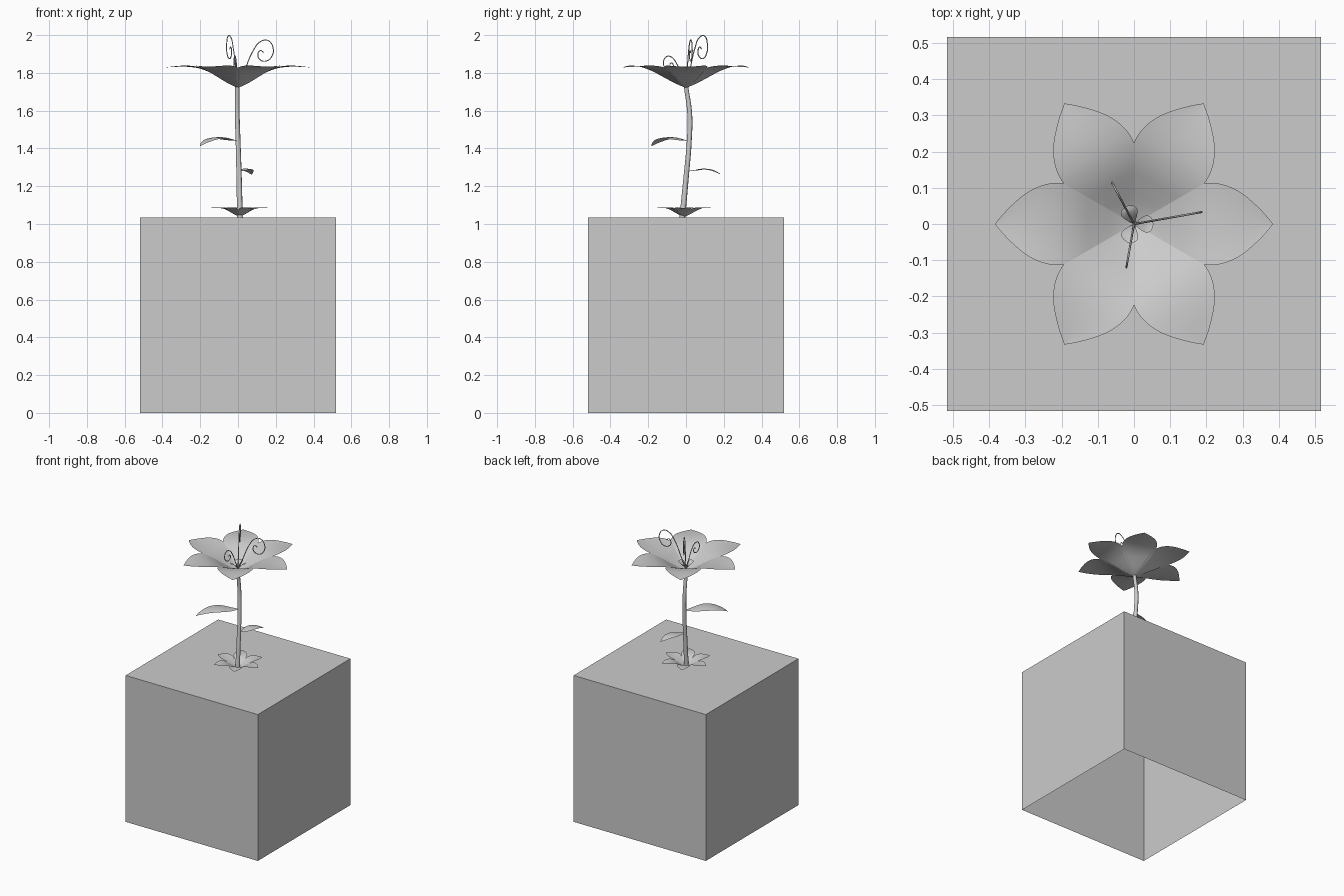
import bpy
import bmesh
from math import radians, cos, sin
from mathutils import Matrix, Vector

if "Cube" in bpy.data.objects:
    bpy.data.objects.remove(bpy.data.objects["Cube"])

GREY = (0.6, 0.6, 0.6, 1.0)
grey = bpy.data.materials.new("plain_grey")
grey.use_nodes = True
grey.diffuse_color = GREY
grey.node_tree.nodes["Principled BSDF"].inputs["Base Color"].default_value = GREY


def finish(name, bm, smooth=True):
    mesh = bpy.data.meshes.new(name)
    bm.to_mesh(mesh)
    bm.free()
    mesh.materials.append(grey)
    for face in mesh.polygons:
        face.use_smooth = smooth
    obj = bpy.data.objects.new(name, mesh)
    bpy.context.collection.objects.link(obj)
    return obj


def blade(name, profile, angle, origin, cup=0.0, steps=8, subdiv=4):
    """Thin leaf: profile rows are (distance, half width, height)."""
    # Smooth the profile with a Catmull-Rom curve
    pts = [Vector(p) for p in profile]
    rows = []
    for i in range(len(pts) - 1):
        a, b, c, d = (pts[max(i - 1, 0)], pts[i], pts[i + 1],
                      pts[min(i + 2, len(pts) - 1)])
        for k in range(subdiv):
            t = k / subdiv
            rows.append(0.5 * (2 * b + (c - a) * t + (2 * a - 5 * b + 4 * c - d) * t**2
                               + (3 * b - a - 3 * c + d) * t**3))
    rows.append(pts[-1])
    bm = bmesh.new()
    grid = []
    for dist, half, height in rows:
        line = []
        for j in range(steps + 1):
            v = 2 * j / steps - 1
            line.append(bm.verts.new((dist, v * half, height + cup * half * v * v)))
        grid.append(line)
    for low, high in zip(grid, grid[1:]):
        for j in range(steps):
            bm.faces.new((low[j], high[j], high[j + 1], low[j + 1]))
    bmesh.ops.remove_doubles(bm, verts=bm.verts, dist=0.0001)
    bm.transform(Matrix.Translation(origin) @ Matrix.Rotation(radians(angle), 4, "Z"))
    return finish(name, bm)


def tube(name, points, radius, sides):
    """Round tube along a smooth path; points are (x, y, z, thickness)."""
    curve = bpy.data.curves.new(name, "CURVE")
    curve.dimensions = "3D"
    curve.bevel_depth = radius
    curve.bevel_resolution = sides
    curve.resolution_u = 6
    curve.use_fill_caps = True
    spline = curve.splines.new("BEZIER")
    spline.bezier_points.add(len(points) - 1)
    for bp, (x, y, z, thick) in zip(spline.bezier_points, points):
        bp.co = (x, y, z)
        bp.radius = thick
        bp.handle_left_type = bp.handle_right_type = "AUTO"
    curve.materials.append(grey)
    obj = bpy.data.objects.new(name, curve)
    bpy.context.collection.objects.link(obj)
    bpy.ops.object.select_all(action="DESELECT")
    obj.select_set(True)
    bpy.context.view_layer.objects.active = obj
    bpy.ops.object.convert(target="MESH")
    bpy.ops.object.shade_smooth()


# Ground block, open underneath
SIDE = 1.035
bm = bmesh.new()
bmesh.ops.create_cube(bm, size=SIDE)
bm.transform(Matrix.Translation((0, 0, SIDE / 2)))
bm.normal_update()
bottom = [f for f in bm.faces if f.normal.z < -0.9]
bmesh.ops.delete(bm, geom=bottom, context="FACES_ONLY")
finish("ground_block", bm, smooth=False)

# Stem with a gentle bend
tube("stem", [(0.01, -0.02, 1.03, 1.2), (0.006, 0, 1.24, 1.1),
              (0, 0.018, 1.45, 1), (-0.004, 0.02, 1.58, 1),
              (-0.004, 0, 1.73, 0.9)], 0.013, 2)

# Six large petals and the matching ring of leaves at the foot
petal = [(0, 0, 0), (0.05, 0.034, 0.024), (0.1, 0.067, 0.054), (0.15, 0.096, 0.083),
         (0.2, 0.113, 0.102), (0.25, 0.108, 0.111), (0.3, 0.084, 0.113),
         (0.35, 0.04, 0.111), (0.385, 0, 0.109)]
for i in range(6):
    blade(f"petal_{i + 1}", petal, 60 * i, (0, 0, 1.72), cup=0.06)
    foot = [(d * 0.43, w * 0.38, h * 0.43) for d, w, h in petal]
    blade(f"foot_leaf_{i + 1}", foot, 60 * i - 4, (0.008, -0.01, 1.037), cup=0.06)

# Two arching leaves on the stem
arch = [(0, 0.004, 0), (0.2, 0.12, 0.03), (0.45, 0.2, 0.07),
        (0.7, 0.17, 0.05), (0.9, 0.08, -0.03), (1, 0, -0.1)]
for name, size, angle, origin in (("upper_leaf", 0.28, 224, (0, 0.012, 1.44)),
                                  ("lower_leaf", 0.185, 69, (0.006, 0.01, 1.28))):
    blade(name, [(d * size, w * size, h * size) for d, w, h in arch],
          angle, origin, cup=-0.12)

# Three small inner petals at the heart
heart = [(0, 0, 0), (0.018, 0.016, 0.025), (0.035, 0.024, 0.04),
         (0.048, 0.017, 0.045), (0.054, 0, 0.046)]
for i, angle in enumerate((0, 112, 250)):
    blade(f"inner_petal_{i + 1}", heart, angle, (0, 0, 1.73), cup=0.1)

# Three curled stamens of different sizes
curl = [(0, 0), (0.035, 0.08), (0.08, 0.185), (0.12, 0.235), (0.16, 0.242),
        (0.188, 0.205), (0.18, 0.155), (0.148, 0.132), (0.115, 0.143),
        (0.107, 0.17), (0.12, 0.188), (0.137, 0.178)]
for i, (angle, wide, tall) in enumerate(((10, 1, 1), (118, 0.68, 1.1), (260, 0.64, 0.65))):
    c, s = cos(radians(angle)), sin(radians(angle))
    path = [(d * wide * c, d * wide * s, 1.73 + h * tall, 1) for d, h in curl]
    tube(f"curled_stamen_{i + 1}", path, 0.0028, 1)
